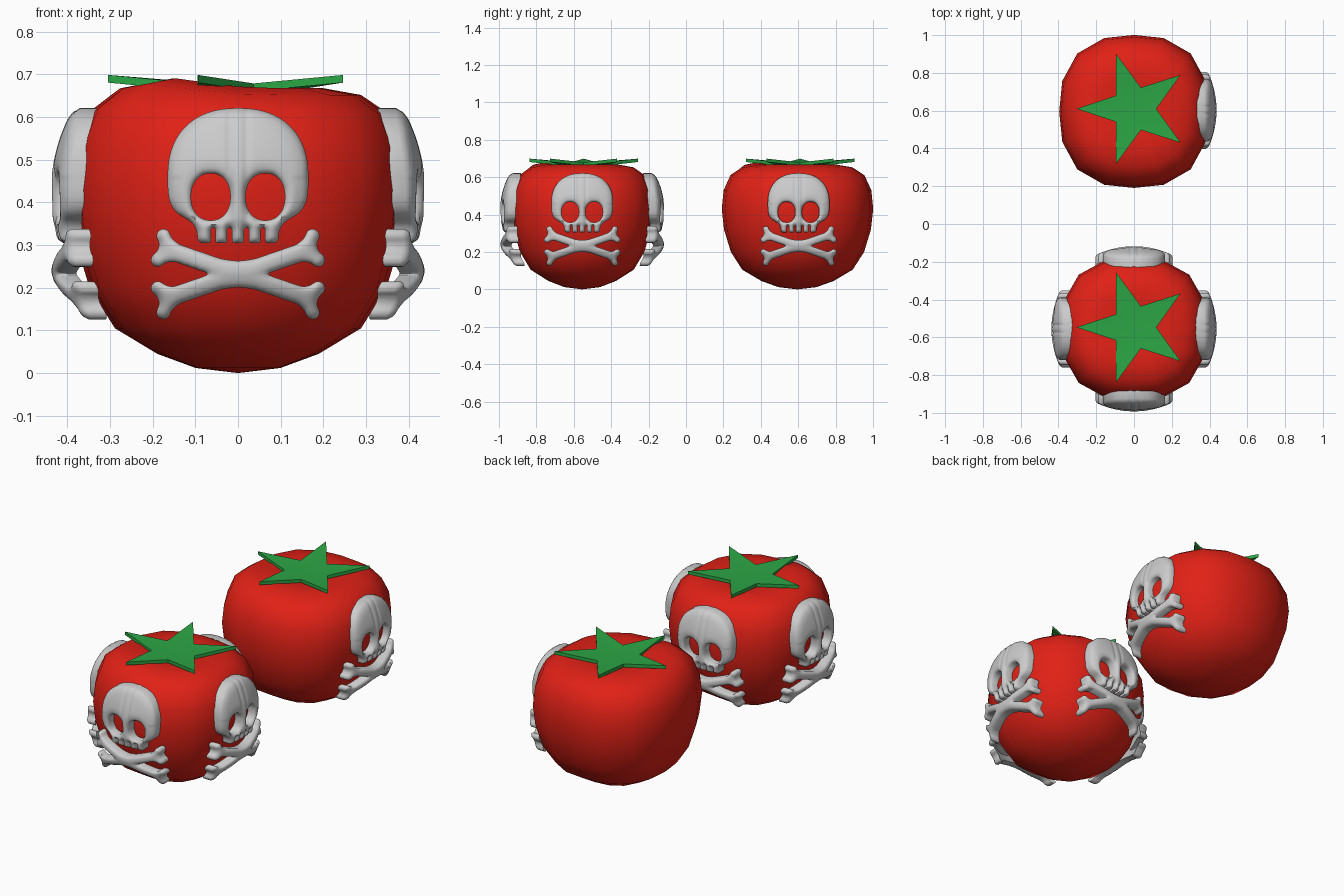
import bpy, bmesh, math
from mathutils import Vector

if "Cube" in bpy.data.objects:
    bpy.data.objects.remove(bpy.data.objects["Cube"])

CENTRES = {"front": -0.555, "back": 0.602}


def material(name, rgb):
    m = bpy.data.materials.new(name)
    m.diffuse_color = (*rgb, 1)
    m.use_nodes = True
    m.node_tree.nodes["Principled BSDF"].inputs["Base Color"].default_value = m.diffuse_color
    return m


RED = material("tomato_red", (0.75, 0.015, 0.008))
GREEN = material("leaf_green", (0.025, 0.38, 0.06))


def to_mesh(bm, name, angle=None, mat=None):
    bmesh.ops.recalc_face_normals(bm, faces=bm.faces[:])
    me = bpy.data.meshes.new(name)
    for f in bm.faces:
        f.smooth = True
    if angle:
        for e in bm.edges:
            e.smooth = len(e.link_faces) == 2 and e.calc_face_angle() < math.radians(angle)
    bm.to_mesh(me)
    bm.free()
    if mat:
        me.materials.append(mat)
    return me


def place(me, name, y, turn=0):
    ob = bpy.data.objects.new(name, me)
    ob.location.y = y
    ob.rotation_euler.z = turn
    bpy.context.collection.objects.link(ob)


# Tomato body: slightly squared lathed profile with a dimple and an uneven shoulder
def tomato(rx, ry):
    prof = [(0.1, 0.012), (0.19, 0.045), (0.29, 0.105), (0.35, 0.2), (0.386, 0.32), (0.398, 0.43),
            (0.388, 0.53), (0.352, 0.61), (0.29, 0.652), (0.2, 0.668), (0.1, 0.655)]
    n, bm, rings = 16, bmesh.new(), []
    for r, z in prof:
        ring = []
        for i in range(n):
            a = 2 * math.pi * i / n
            c, s = math.cos(a), math.sin(a)
            k = r / (abs(c) ** 2.5 + abs(s) ** 2.5) ** 0.4
            x, y = k * c, k * s
            bump = 0.028 * math.exp(-((x + 0.2) ** 2 + (y + 0.19) ** 2) / 0.02) if z > 0.6 else 0
            ring.append(bm.verts.new((x * rx / 0.4, y * ry / 0.4, z + bump)))
        rings.append(ring)
    low, top = bm.verts.new((0, 0, 0)), bm.verts.new((0, 0, 0.645))
    for i in range(n):
        j = (i + 1) % n
        for a, b in zip(rings, rings[1:]):
            bm.faces.new((a[i], a[j], b[j], b[i]))
        bm.faces.new((low, rings[0][j], rings[0][i]))
        bm.faces.new((top, rings[-1][i], rings[-1][j]))
    return to_mesh(bm, "tomato", mat=RED)


# Star leaf: five points rising slightly towards the tips
def star():
    bm = bmesh.new()
    mid = bm.verts.new((0, 0, 0.656))
    ring = []
    for i in range(10):
        r, z = ((0.305, 0.681), (0.118, 0.661))[i % 2]
        a = math.pi + i * math.pi / 5
        ring.append(bm.verts.new((r * math.cos(a), r * math.sin(a), z)))
    for i in range(10):
        bm.faces.new((mid, ring[i], ring[(i + 1) % 10]))
    out = bmesh.ops.extrude_face_region(bm, geom=bm.faces[:], use_keep_orig=True)["geom"]
    for v in out:
        if isinstance(v, bmesh.types.BMVert):
            v.co.z += 0.018
    return to_mesh(bm, "star_leaf", 30, GREEN)


# Signed outlines of the emblem parts (negative inside)
def ellipse(u, v, rx, rz, p=2.0):
    return ((abs(u / rx) ** p + abs(v / rz) ** p) ** (1 / p) - 1) * min(rx, rz)


def box(u, v, hx, hz, r):
    qx, qz = abs(u) - hx + r, abs(v) - hz + r
    return math.hypot(max(qx, 0), max(qz, 0)) + min(max(qx, qz), 0) - r


def capsule(p, a, b, r):
    p, a, b = Vector(p), Vector(a), Vector(b)
    t = max(0, min(1, (p - a).dot(b - a) / (b - a).length_squared))
    return (p - a - (b - a) * t).length - r


def blend(a, b, k):
    h = max(k - abs(a - b), 0) / k
    return min(a, b) - h * h * k / 4


def skull_outline(u, v):
    u, w = abs(u), v - 0.46
    d = ellipse(u, w, 0.165, 0.161, 2.3) if w > 0 else ellipse(u, w, 0.165, 0.11, 3.5)
    d = blend(d, box(u, v - 0.36, 0.095, 0.055, 0.012), 0.035)
    for gap in (0.02, 0.058):
        d = max(d, -capsule((u, v), (gap, 0.29), (gap, 0.335), 0.0055))
    return max(d, -ellipse(u - 0.064, v - 0.413, 0.046, 0.055, 2.2))


def bones_outline(u, v):
    u, w = abs(u), abs(v - 0.232)
    d = capsule((u, w), (0, 0.0), (0.16, 0.055), 0.021)
    d = blend(d, capsule((u, w), (0.16, 0.055), (0.175, 0.09), 0.016), 0.015)
    d = blend(d, capsule((u, w), (0.16, 0.055), (0.188, 0.033), 0.016), 0.015)
    return blend(d, ellipse(u, w, 0.05, 0.028), 0.02)


# Emblem relief: outline filled with a grid, snapped to its edge, curved and thickened
def relief(name, outline, z0, z1, half, front, round_w, round_h, thick, cell=0.006):
    bm, verts = bmesh.new(), {}
    nu, nv = math.ceil(half / cell), math.ceil((z1 - z0) / cell)

    def vert(i, j):
        if (i, j) not in verts:
            verts[i, j] = bm.verts.new((i * cell, 0, z0 + j * cell))
        return verts[i, j]

    for i in range(-nu, nu):
        for j in range(nv):
            if outline((i + 0.5) * cell, z0 + (j + 0.5) * cell) < 0:
                bm.faces.new((vert(i, j), vert(i + 1, j), vert(i + 1, j + 1), vert(i, j + 1)))
    for v in bm.verts:
        if v.is_boundary:
            start = v.co.copy()
            for _ in range(3):
                u, z, e = v.co.x, v.co.z, 0.0005
                d = outline(u, z)
                g = Vector((outline(u + e, z) - outline(u - e, z), 0,
                            outline(u, z + e) - outline(u, z - e))) / (2 * e)
                v.co -= g * d / max(g.length_squared, 0.2)
            move = v.co - start
            if move.length > cell * 0.7:
                v.co = start + move.normalized() * cell * 0.7
    out = bmesh.ops.extrude_face_region(bm, geom=bm.faces[:], use_keep_orig=True)["geom"]
    raised = {v for v in out if isinstance(v, bmesh.types.BMVert)}
    for v in bm.verts:
        u, z = v.co.x, v.co.z
        y = front(u, z)
        if v in raised:
            t = 1 - min(max(-outline(u, z), 0) / round_w, 1)
            y -= round_h * (1 - math.sqrt(1 - t * t))
        else:
            y -= thick
        v.co.y = -y
    return to_mesh(bm, name, 50)


def skull_front(u, z):
    y = 0.438 - 1.1 * u * u - 1.4 * max(z - 0.43, 0) ** 2 - 0.8 * max(0.43 - z, 0) ** 2
    return y - 0.004 * math.exp(-((abs(u) - 0.02) / 0.007) ** 2)


def bones_front(u, z):
    return 0.437 - 1.1 * u * u - 1.2 * max(0.235 - z, 0) ** 2 - 0.25 * max(0.235 - z, 0)


skull = relief("skull", skull_outline, 0.30, 0.63, 0.175, skull_front, 0.035, 0.016, 0.058)
bones = relief("crossed_bones", bones_outline, 0.12, 0.345, 0.216, bones_front, 0.02, 0.012, 0.052)
leaf = star()

place(tomato(0.388, 0.38), "front_tomato", CENTRES["front"])
place(tomato(0.398, 0.407), "back_tomato", CENTRES["back"] - 0.006)
for side, y in CENTRES.items():
    place(leaf, side + "_star_leaf", y + 0.008)
    for k in (range(4) if side == "front" else [1]):
        place(skull, f"{side}_skull_{k}", y, k * math.pi / 2)
        place(bones, f"{side}_crossed_bones_{k}", y, k * math.pi / 2)
